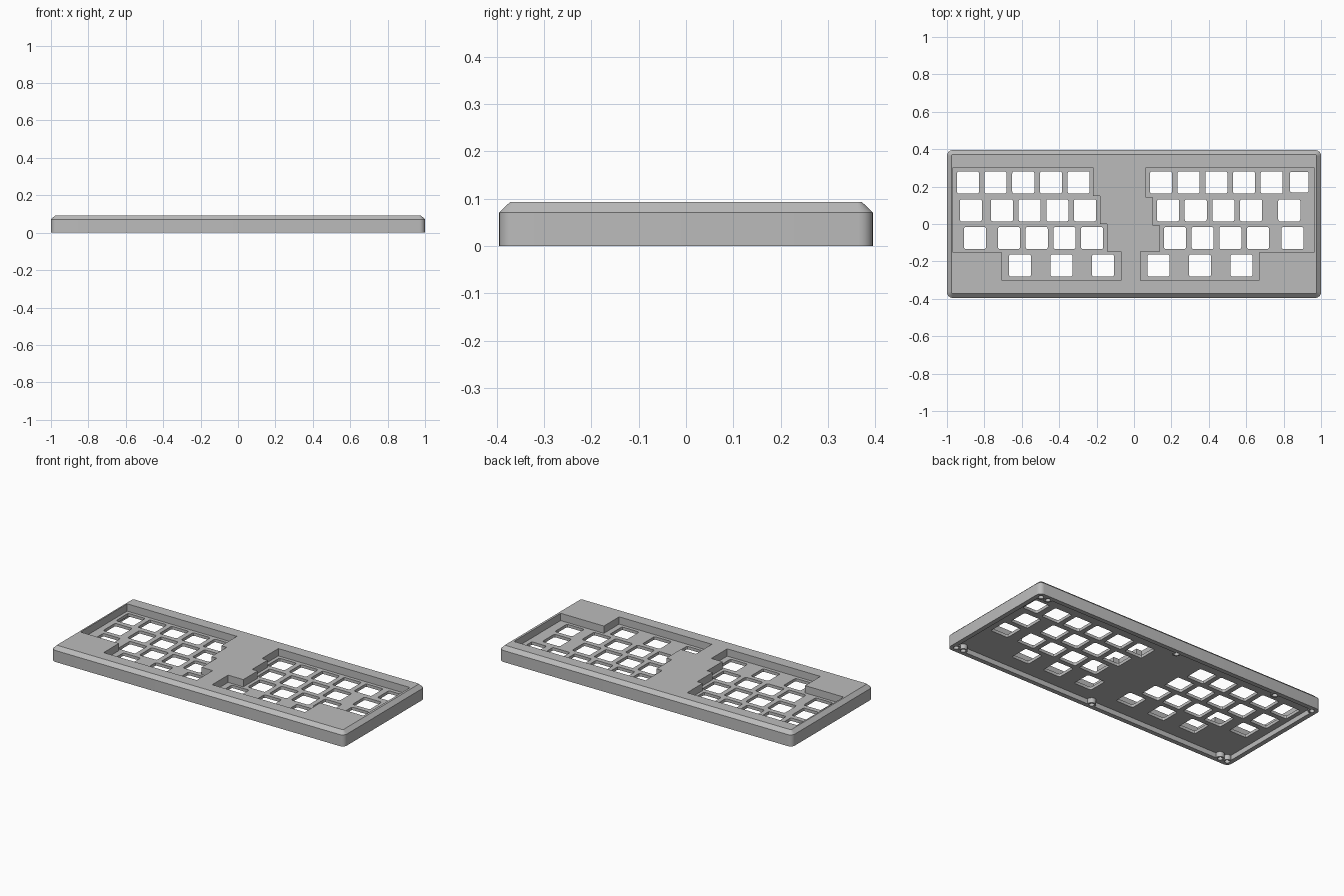
import bpy, bmesh, math

cube = bpy.data.objects.get("Cube")
if cube:
    bpy.data.objects.remove(cube)

grey = bpy.data.materials.new("case grey")
grey.use_nodes = True
grey.diffuse_color = (0.5, 0.5, 0.5, 1)
grey.node_tree.nodes["Principled BSDF"].inputs["Base Color"].default_value = (0.5, 0.5, 0.5, 1)

HEIGHT, SHOULDER, CHAMFER = 0.093, 0.071, 0.023
FLOOR, CEILING = 0.048, 0.03      # plate top and plate underside
HALF_Y = 0.395


def rounded(cx, cy, hx, hy, r, steps):
    """Outline of a rectangle with rounded corners, anticlockwise."""
    points = []
    for k, (sx, sy) in enumerate([(1, 1), (-1, 1), (-1, -1), (1, -1)]):
        for i in range(steps + 1):
            a = math.pi / 2 * (k + i / steps)
            points.append((cx + sx * (hx - r) + r * math.cos(a),
                           cy + sy * (hy - r) + r * math.sin(a)))
    return points


def circle(cx, cy, r, n=24):
    return [(cx + r * math.cos(2 * math.pi * i / n),
             cy + r * math.sin(2 * math.pi * i / n)) for i in range(n)]


def loft(bm, layers):
    """Closed solid through a list of (outline, z) layers."""
    rings = [[bm.verts.new((x, y, z)) for x, y in outline] for outline, z in layers]
    n = len(rings[0])
    bm.faces.new(rings[0][::-1])
    bm.faces.new(rings[-1])
    for low, high in zip(rings, rings[1:]):
        for i in range(n):
            j = (i + 1) % n
            bm.faces.new((low[i], low[j], high[j], high[i]))


def make(name, solids):
    bm = bmesh.new()
    for layers in solids:
        loft(bm, layers)
    bmesh.ops.recalc_face_normals(bm, faces=bm.faces)
    mesh = bpy.data.meshes.new(name)
    bm.to_mesh(mesh)
    bm.free()
    mesh.materials.append(grey)
    obj = bpy.data.objects.new(name, mesh)
    bpy.context.collection.objects.link(obj)
    return obj


def prisms(outlines, z0, z1):
    return [[(o, z0), (o, z1)] for o in outlines]


def combine(target, tool, operation):
    tool.hide_render = True
    mod = target.modifiers.new("cut", 'BOOLEAN')
    mod.operation, mod.object, mod.solver = operation, tool, 'EXACT'
    bpy.context.view_layer.objects.active = target
    bpy.ops.object.modifier_apply(modifier=mod.name)
    bpy.data.objects.remove(tool)


# Outer shell with rounded corners and a chamfered top rim
side = rounded(0, 0, 1, HALF_Y, 0.03, 6)
top = rounded(0, 0, 1 - CHAMFER, HALF_Y - CHAMFER, 0.01, 6)
case = make("keyboard_case", [[(side, 0), (side, SHOULDER), (top, HEIGHT)]])

# Hollow underside
cavity = rounded(0, 0, 0.972, HALF_Y - 0.028, 0.01, 2)
combine(case, make("cavity_cutter", prisms([cavity], -0.1, CEILING)), 'DIFFERENCE')

# Screw bosses and their holes
screws = [(x, s * 0.36) for s in (-1, 1) for x in (-0.965, 0, 0.915, 0.965)]
screws += [(-0.915, -0.36), (-0.7, 0.36)]
combine(case, make("screw_bosses", prisms([circle(x, y, 0.024) for x, y in screws], 0, 0.035)), 'UNION')
combine(case, make("screw_cutter", prisms([circle(x, y, 0.015) for x, y in screws], -0.1, 0.04)), 'DIFFERENCE')

# Stepped wells around the two key groups
left_well = [(-0.968, 0.302), (-0.968, -0.153), (-0.706, -0.153), (-0.706, -0.302),
             (-0.07, -0.302), (-0.07, -0.147), (-0.145, -0.147), (-0.145, 0),
             (-0.182, 0), (-0.182, 0.15), (-0.219, 0.15), (-0.219, 0.302)]
right_well = [(0.064, 0.302), (0.064, 0.142), (0.102, 0.142), (0.102, -0.007),
              (0.139, -0.007), (0.139, -0.147), (0.035, -0.147), (0.035, -0.302),
              (0.668, -0.302), (0.668, -0.153), (0.963, -0.153), (0.963, 0.302)]
combine(case, make("well_cutter", prisms([left_well, right_well], FLOOR, 0.2)), 'DIFFERENCE')

# Switch openings: row y, then runs of (first x, count, pitch)
PITCH = 0.148
rows = [(0.222, [(-0.888, 5, PITCH), (0.144, 5, PITCH)]),
        (0.073, [(-0.872, 1, 0), (-0.706, 4, PITCH), (0.182, 4, PITCH), (0.83, 1, 0)]),
        (-0.075, [(-0.85, 1, 0), (-0.668, 4, PITCH), (0.219, 4, PITCH), (0.848, 1, 0)]),
        (-0.222, [(-0.61, 3, 0.222), (0.131, 3, 0.222)])]
openings = [rounded(x + i * step, y, 0.059, 0.059, 0.01, 3)
            for y, runs in rows for x, count, step in runs for i in range(count)]
openings.append(rounded(0.884, 0.224, 0.05, 0.055, 0.01, 3))  # small corner opening
combine(case, make("switch_cutter", prisms(openings, -0.1, 0.2)), 'DIFFERENCE')

# Smooth the rounded corners, keep the edges crisp
bpy.ops.object.select_all(action='DESELECT')
case.select_set(True)
bpy.context.view_layer.objects.active = case
bpy.ops.object.shade_smooth_by_angle(angle=math.radians(30))
